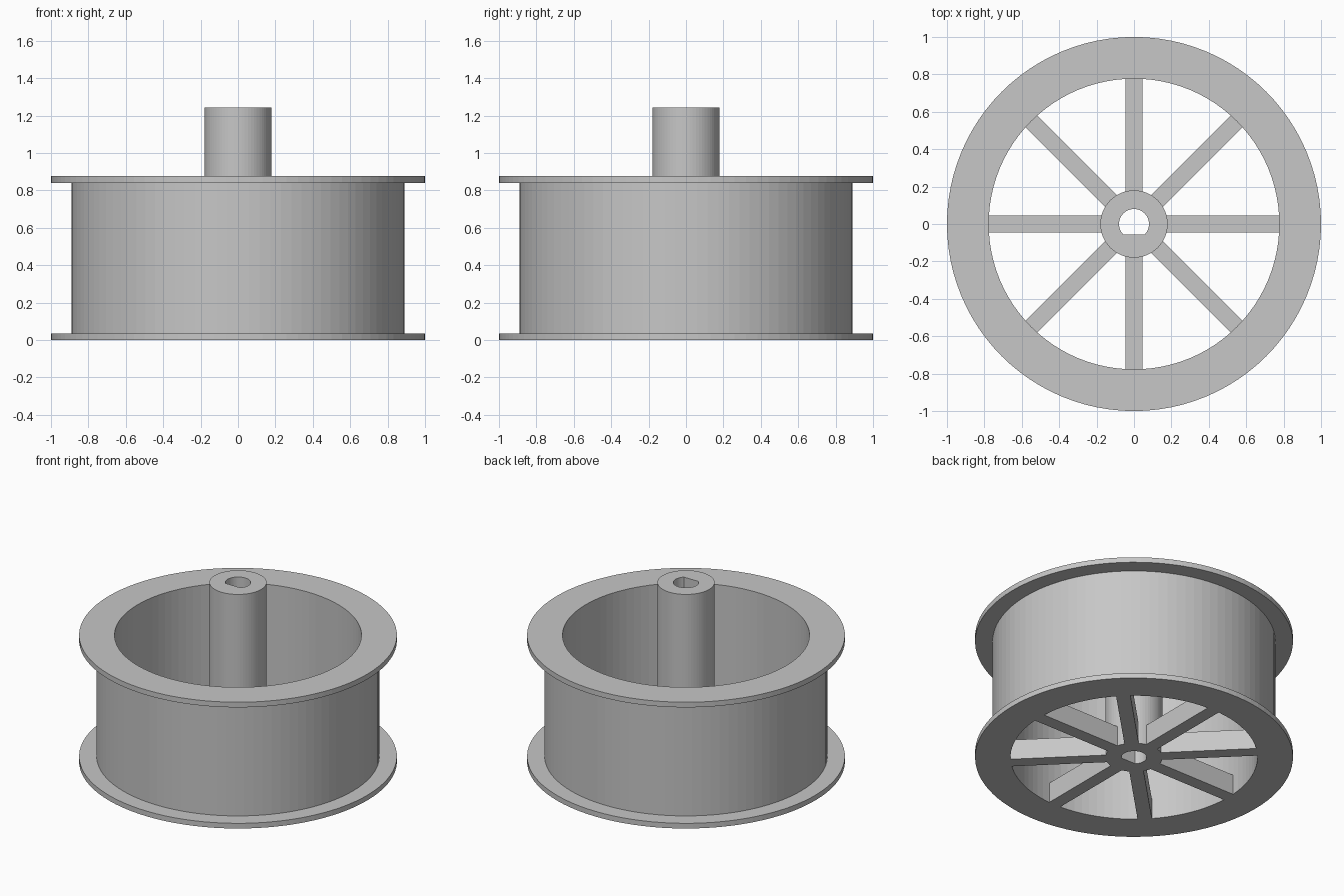
import bpy, bmesh, math

cube = bpy.data.objects.get("Cube")
if cube:
    bpy.data.objects.remove(cube, do_unlink=True)

# Main dimensions
HEIGHT, FLANGE = 0.877, 0.036
WALL_R, INNER_R = 0.89, 0.777
HUB_R, BORE_R, HUB_TOP = 0.18, 0.08, 1.243
SPOKE_W, SPOKE_H, SPOKES = 0.09, 0.14, 8

grey = bpy.data.materials.new("plain grey")
grey.use_nodes = True
colour = (0.57, 0.57, 0.57, 1)
grey.diffuse_color = colour
grey.node_tree.nodes["Principled BSDF"].inputs["Base Color"].default_value = colour


def finish(bm, name):
    bmesh.ops.recalc_face_normals(bm, faces=bm.faces)
    mesh = bpy.data.meshes.new(name)
    bm.to_mesh(mesh)
    bm.free()
    mesh.materials.append(grey)
    obj = bpy.data.objects.new(name, mesh)
    bpy.context.collection.objects.link(obj)
    return obj


def lathe(name, profile, segments, flat_radius=None):
    """Spin a closed (radius, z) loop; rings of flat_radius get a D-shaped flat."""
    bm = bmesh.new()
    rings = []
    for r, z in profile:
        floor = -r * math.sin(math.pi / 4) if r == flat_radius else -r
        ring = []
        for i in range(segments):
            a = math.tau * i / segments
            ring.append(bm.verts.new((r * math.cos(a), max(r * math.sin(a), floor), z)))
        rings.append(ring)
    for k, ring in enumerate(rings):
        other = rings[(k + 1) % len(rings)]
        for i in range(segments):
            j = (i + 1) % segments
            bm.faces.new((ring[i], ring[j], other[j], other[i]))
    return finish(bm, name)


# Drum wall with a flange at each end
lathe("flanged_rim", [
    (INNER_R, 0), (1, 0), (1, FLANGE), (WALL_R, FLANGE),
    (WALL_R, HEIGHT - FLANGE), (1, HEIGHT - FLANGE), (1, HEIGHT), (INNER_R, HEIGHT),
], 96)

# Tall hub with a D-shaped bore
lathe("hub", [(BORE_R, 0), (HUB_R, 0), (HUB_R, HUB_TOP), (BORE_R, HUB_TOP)],
      64, flat_radius=BORE_R)

# Spokes across the bottom, ends buried in the hub and rim
start, end = HUB_R - 0.012, INNER_R + 0.006
for n in range(SPOKES):
    bm = bmesh.new()
    bmesh.ops.create_cube(bm, size=1)
    bmesh.ops.scale(bm, vec=(end - start, SPOKE_W, SPOKE_H), verts=bm.verts)
    bmesh.ops.translate(bm, vec=((start + end) / 2, 0, SPOKE_H / 2), verts=bm.verts)
    spoke = finish(bm, f"spoke_{n + 1}")
    spoke.rotation_euler.z = math.tau * n / SPOKES
